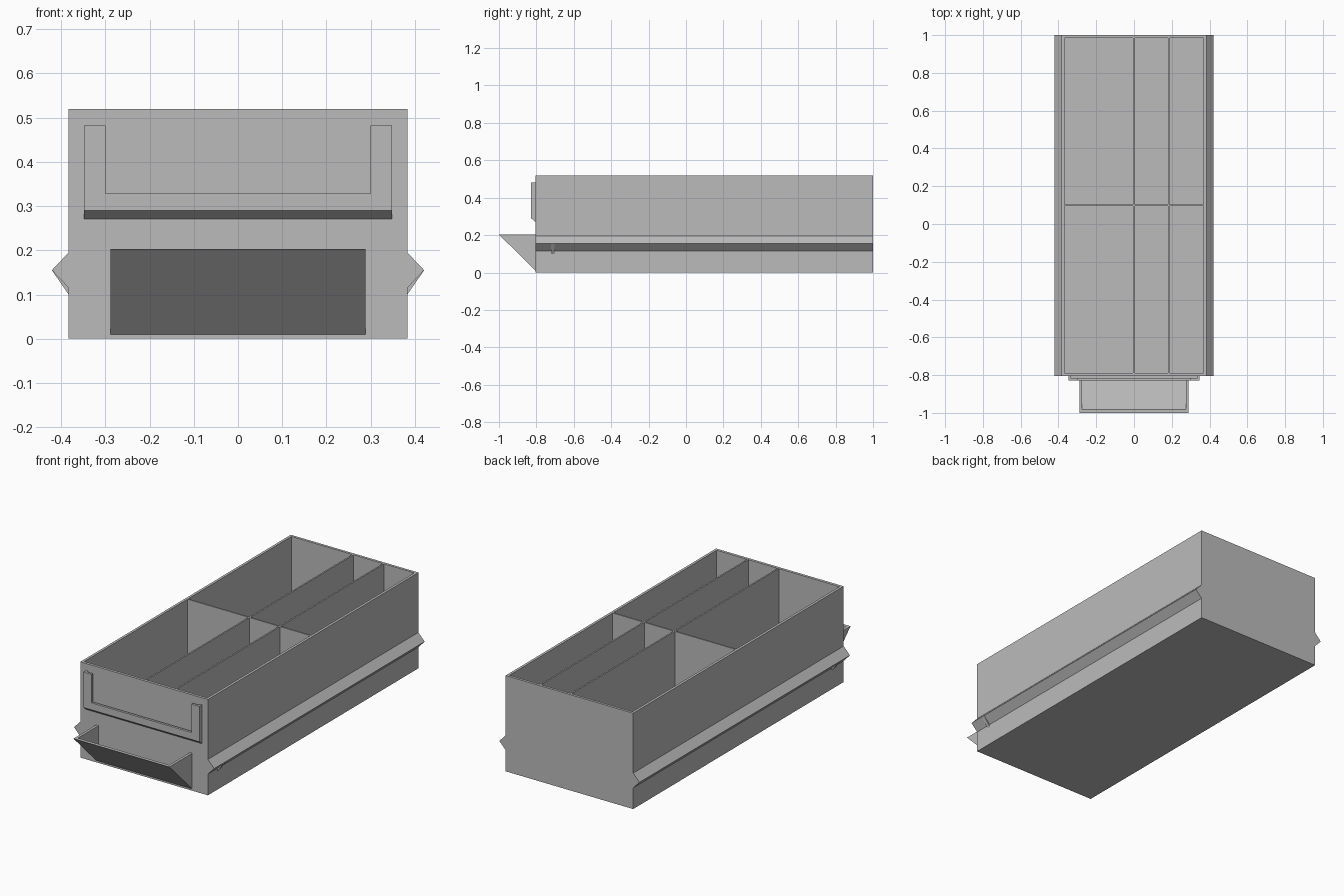
import bpy, bmesh
from mathutils import Vector

cube = bpy.data.objects.get("Cube")
if cube:
    bpy.data.objects.remove(cube, do_unlink=True)

grey = bpy.data.materials.new("plain grey")
grey.use_nodes = True
COLOUR = (0.5, 0.5, 0.5, 1)
grey.diffuse_color = COLOUR
grey.node_tree.nodes["Principled BSDF"].inputs["Base Color"].default_value = COLOUR


def add_prism(bm, profile, axis, start, end):
    """Extrude a 2D profile along an axis; the profile lies in the other two axes."""
    def place(point, along):
        co = list(point)
        co.insert("xyz".index(axis), along)
        return bm.verts.new(co)
    face = bm.faces.new([place(p, start) for p in profile])
    new = bmesh.ops.extrude_face_region(bm, geom=[face])["geom"]
    shift = Vector((0, 0, 0))
    shift["xyz".index(axis)] = end - start
    bmesh.ops.translate(bm, vec=shift, verts=[v for v in new if isinstance(v, bmesh.types.BMVert)])


def finish(name, bm):
    bmesh.ops.recalc_face_normals(bm, faces=bm.faces)
    mesh = bpy.data.meshes.new(name)
    bm.to_mesh(mesh)
    bm.free()
    mesh.materials.append(grey)
    obj = bpy.data.objects.new(name, mesh)
    bpy.context.collection.objects.link(obj)
    return obj


def prism(name, profile, axis, start, end):
    bm = bmesh.new()
    add_prism(bm, profile, axis, start, end)
    return finish(name, bm)


def rect(a0, a1, b0, b1):
    return [(a0, b0), (a1, b0), (a1, b1), (a0, b1)]


# Tray body with six compartments
WIDTH, FRONT, BACK, HEIGHT, FLOOR = 0.383, -0.805, 1.0, 0.52, 0.015
tray = prism("drawer_tray", rect(-WIDTH, WIDTH, FRONT, BACK), "z", 0, HEIGHT)
bm = bmesh.new()
for x0, x1 in ((-0.369, -0.004), (0.004, 0.179), (0.187, 0.369)):
    for y0, y1 in ((-0.79, 0.094), (0.102, 0.986)):
        add_prism(bm, rect(x0, x1, y0, y1), "z", FLOOR, HEIGHT + 0.1)
cutter = finish("compartment_cutter", bm)
cutter.hide_render = True
cut = tray.modifiers.new("compartments", "BOOLEAN")
cut.operation, cut.solver, cut.object = "DIFFERENCE", "EXACT", cutter
bpy.context.view_layer.objects.active = tray
bpy.ops.object.modifier_apply(modifier=cut.name)
bpy.data.objects.remove(cutter, do_unlink=True)

# Parts repeated on both sides
for side, s in (("left", 1), ("right", -1)):
    # Slide rail and its small stop
    prism(side + "_rail", [(s * WIDTH, 0.115), (s * 0.421, 0.155), (s * WIDTH, 0.195)],
          "y", FRONT, BACK)
    prism(side + "_rail_stop", [(s * WIDTH, 0.1), (s * 0.421, 0.155), (s * WIDTH, 0.155)],
          "y", -0.722, -0.704)
    # Label holder arm, hooked in front of the card slot
    arm = [(0.348, FRONT), (0.348, -0.828), (0.3, -0.828), (0.3, -0.815),
           (0.336, -0.815), (0.336, FRONT)]
    prism(side + "_label_arm", [(s * x, y) for x, y in arm], "z", 0.29, 0.482)
    # Triangular cheek of the pull
    prism(side + "_handle_cheek", [(FRONT, 0.01), (-1, 0.203), (FRONT, 0.203)],
          "x", s * 0.274, s * 0.288)

# Label holder: bevelled shelf and front lip
prism("label_shelf", [(FRONT, 0.271), (-0.828, 0.29), (FRONT, 0.29)], "x", -0.348, 0.348)
prism("label_lip", rect(-0.828, -0.815, 0.29, 0.328), "x", -0.3, 0.3)

# Sloping pull plate
prism("handle_plate", [(FRONT, 0.01), (-1, 0.203), (-0.982, 0.203), (FRONT, 0.028)],
      "x", -0.274, 0.274)
